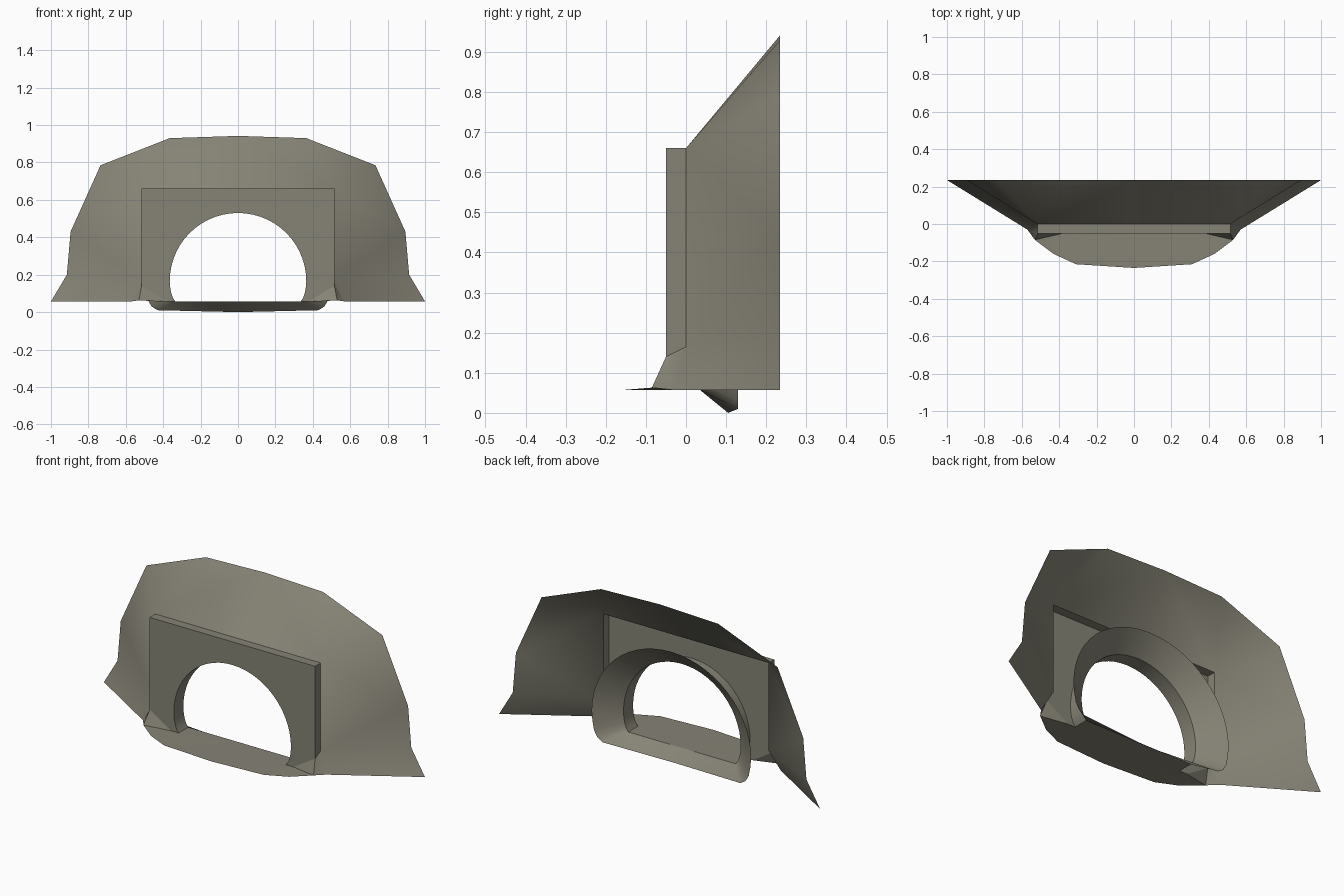
import bpy, math

if "Cube" in bpy.data.objects:
    bpy.data.objects.remove(bpy.data.objects["Cube"])

stone = bpy.data.materials.new("olive_stone")
stone.diffuse_color = (0.24, 0.23, 0.18, 1)
stone.use_nodes = True
stone.node_tree.nodes["Principled BSDF"].inputs["Base Color"].default_value = stone.diffuse_color
GROUND = 0.057


def add(name, verts, faces, smooth=None):
    """Make an object; smooth is the angle in degrees below which edges are softened."""
    me = bpy.data.meshes.new(name)
    me.from_pydata(verts, [], faces)
    me.materials.append(stone)
    me.validate()
    ob = bpy.data.objects.new(name, me)
    bpy.context.collection.objects.link(ob)
    bpy.ops.object.select_all(action='DESELECT')
    ob.select_set(True)
    bpy.context.view_layer.objects.active = ob
    if smooth:
        bpy.ops.object.shade_smooth_by_angle(angle=math.radians(smooth))
    return ob


def mirrored(name, points, faces, smooth=None):
    """Build the right half from named points, then mirror it across x = 0."""
    keys = list(points)
    ob = add(name, [points[k] for k in keys],
             [[keys.index(k) for k in f.split()] for f in faces])
    mod = ob.modifiers.new("mirror", 'MIRROR')
    mod.merge_threshold = 0.001
    bpy.ops.object.modifier_apply(modifier=mod.name)
    if smooth:
        bpy.ops.object.shade_smooth_by_angle(angle=math.radians(smooth))
    return ob


def arch(y, foot, rx, rz, zc, steps=28):
    """Arch outline from right foot over the top to left foot."""
    half = [(x, y, z) for x, z in foot]
    top = [(rx * math.cos(math.pi * i / steps), y, zc + rz * math.sin(math.pi * i / steps))
           for i in range(steps + 1)]
    return half + top + [(-x, y, z) for x, y, z in reversed(half)]


# Hillside flare and flat apron in front of the opening
land = {
    'd0': (0, -0.235, GROUND), 'd1': (0.31, -0.215, GROUND), 'd2': (0.43, -0.16, GROUND),
    'b': (0.53, -0.085, 0.063), 'e': (0.57, -0.03, GROUND),
    'a': (0.515, -0.05, 0.14), 'a0': (0.515, 0, 0.165),
    'f': (0.38, -0.05, GROUND), 'g': (0.335, -0.05, GROUND),
    'h': (0.335, 0.035, GROUND), 'h0': (0, 0.035, GROUND),
    'p': (0.515, 0, 0.66), 'p0': (0, 0, 0.66),
    'o0': (1, 0.235, GROUND), 'o1': (0.915, 0.235, 0.2), 'o2': (0.895, 0.235, 0.43),
    'o3': (0.735, 0.235, 0.785), 'o4': (0.365, 0.235, 0.93), 'o5': (0, 0.235, 0.942),
}
mirrored("hillside", land, [
    "d0 d1 d2 f g h h0", "f d2 b", "f b a", "a b e", "a e a0",
    "e o0 o1 a0", "a0 o1 o2", "a0 o2 p", "p o2 o3", "p o3 o4", "p o4 o5 p0"], 50)

# Arch rings: front opening, end of the straight tube, flared rear rim
foot = [(0.335, GROUND), (0.349, 0.078), (0.358, 0.105), (0.363, 0.135)]
rim_foot = [(0.43, 0.010), (0.462, 0.030), (0.482, 0.065), (0.492, 0.115)]
front = arch(-0.05, foot, 0.365, 0.365, 0.165)
middle = arch(0.035, foot, 0.365, 0.365, 0.165)
rear = arch(0.13, rim_foot, 0.497, 0.464, 0.17)
n = len(front)

# Portal wall: front panel with open-backed returns
wall = front + [(-0.38, -0.05, GROUND), (-0.515, -0.05, 0.14), (-0.515, -0.05, 0.66),
                (0.515, -0.05, 0.66), (0.515, -0.05, 0.14), (0.38, -0.05, GROUND)]
wall += [(-0.515, 0, 0.165), (-0.515, 0, 0.66), (0.515, 0, 0.66), (0.515, 0, 0.165)]
returns = [(n + 1 + i, n + 2 + i, n + 7 + i, n + 6 + i) for i in range(3)]
add("portal_wall", wall, [tuple(range(n + 6))] + returns)


def bridge(first, second):
    return [(first + i, first + i + 1, second + i + 1, second + i) for i in range(n - 1)]


# Straight tunnel lining
add("tunnel_lining", front + middle, bridge(0, n), 35)

# Flared rear collar with its sloping sill
sill = [(0, 0.035, GROUND), (0, 0.105, 0)]
m = 2 * n
add("rear_collar", middle + rear + sill,
    bridge(0, n) + [(0, n, m + 1, m), (n - 1, m, m + 1, m - 1)], 35)
